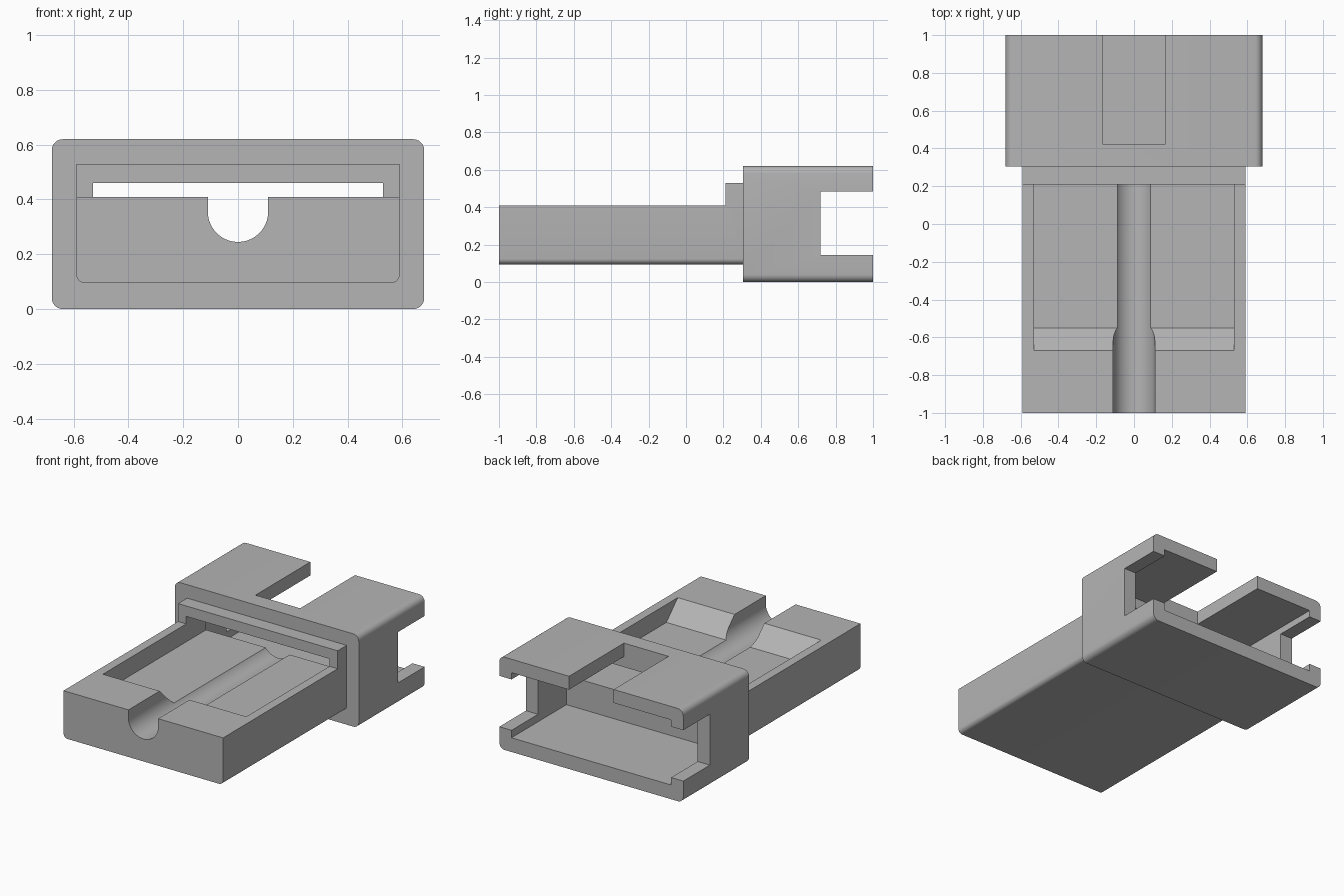
import bpy, bmesh, math

cube = bpy.data.objects.get("Cube")
if cube:
    bpy.data.objects.remove(cube, do_unlink=True)

grey = bpy.data.materials.new("light grey plastic")
grey.use_nodes = True
COLOUR = (0.46, 0.46, 0.46, 1)
grey.diffuse_color = COLOUR
grey.node_tree.nodes["Principled BSDF"].inputs["Base Color"].default_value = COLOUR


def prism(name, profile, axis, start, end, bevel=None, radius=0.0):
    """Extrude a 2D profile along x (profile in y, z) or y (profile in x, z)."""
    bm = bmesh.new()
    if axis == "x":
        verts = [bm.verts.new((start, a, b)) for a, b in profile]
        step = (end - start, 0, 0)
    else:
        verts = [bm.verts.new((a, start, b)) for a, b in profile]
        step = (0, end - start, 0)
    face = bm.faces.new(verts)
    new = bmesh.ops.extrude_face_region(bm, geom=[face])["geom"]
    bmesh.ops.translate(bm, vec=step, verts=[v for v in new if isinstance(v, bmesh.types.BMVert)])
    bmesh.ops.recalc_face_normals(bm, faces=bm.faces[:])
    if bevel:
        bmesh.ops.bevel(bm, geom=[e for e in bm.edges if bevel(e)], offset=radius,
                        segments=6, profile=0.5, affect="EDGES")
    mesh = bpy.data.meshes.new(name)
    bm.to_mesh(mesh)
    bm.free()
    mesh.materials.append(grey)
    obj = bpy.data.objects.new(name, mesh)
    bpy.context.collection.objects.link(obj)
    return obj


def box(name, half_width, y0, y1, z0, z1, bevel=None, radius=0.0):
    w = half_width
    return prism(name, [(-w, z0), (w, z0), (w, z1), (-w, z1)], "y", y0, y1, bevel, radius)


def combine(target, other, operation):
    mod = target.modifiers.new(operation.lower(), "BOOLEAN")
    mod.operation = operation
    mod.solver = "EXACT"
    mod.object = other
    bpy.context.view_layer.objects.active = target
    bpy.ops.object.modifier_apply(modifier=mod.name)
    bpy.data.objects.remove(other, do_unlink=True)


def runs_along_y(edge):
    a, b = (v.co for v in edge.verts)
    return abs(a.y - b.y) > 0.1 and abs(a.x - b.x) < 0.001 and abs(a.z - b.z) < 0.001


def is_bottom_side(edge):
    return runs_along_y(edge) and all(v.co.z < 0.1 for v in edge.verts)


# Rear housing, with rounded long edges
body = box("connector_housing", 0.68, 0.305, 1, 0, 0.62, runs_along_y, 0.04)

# Front tray with its raised collar
tray_side = [(-1, 0.095), (0.36, 0.095), (0.36, 0.53), (0.21, 0.53), (0.21, 0.41), (-1, 0.41)]
combine(body, prism("tray", tray_side, "x", -0.59, 0.59, is_bottom_side, 0.03), "UNION")

# Rear cavity, side notches and top slot
combine(body, box("cavity_cutter", 0.59, 0.42, 1.1, 0.095, 0.53), "DIFFERENCE")
combine(body, box("notch_cutter", 0.8, 0.72, 1.1, 0.145, 0.485), "DIFFERENCE")
combine(body, box("slot_cutter", 0.165, 0.42, 1.1, 0.4, 0.7), "DIFFERENCE")

# Tray pocket with a sloped front end, running through the collar
pocket_side = [(-0.72, 0.46), (-0.55, 0.29), (0.5, 0.29), (0.5, 0.46)]
combine(body, prism("pocket_cutter", pocket_side, "x", -0.53, 0.53), "DIFFERENCE")

# Round-bottomed cable groove
RADIUS, SEGMENTS = 0.11, 32
groove = [(RADIUS * math.cos(math.pi + math.pi * i / SEGMENTS),
           0.355 + RADIUS * math.sin(math.pi + math.pi * i / SEGMENTS))
          for i in range(SEGMENTS + 1)]
groove += [(RADIUS, 0.44), (-RADIUS, 0.44)]
combine(body, prism("groove_cutter", groove, "y", -1.1, 0.5), "DIFFERENCE")

# Smooth the rounded parts, keep the corners crisp
bpy.ops.object.select_all(action="DESELECT")
body.select_set(True)
bpy.context.view_layer.objects.active = body
bpy.ops.object.shade_smooth_by_angle(angle=math.radians(25))
